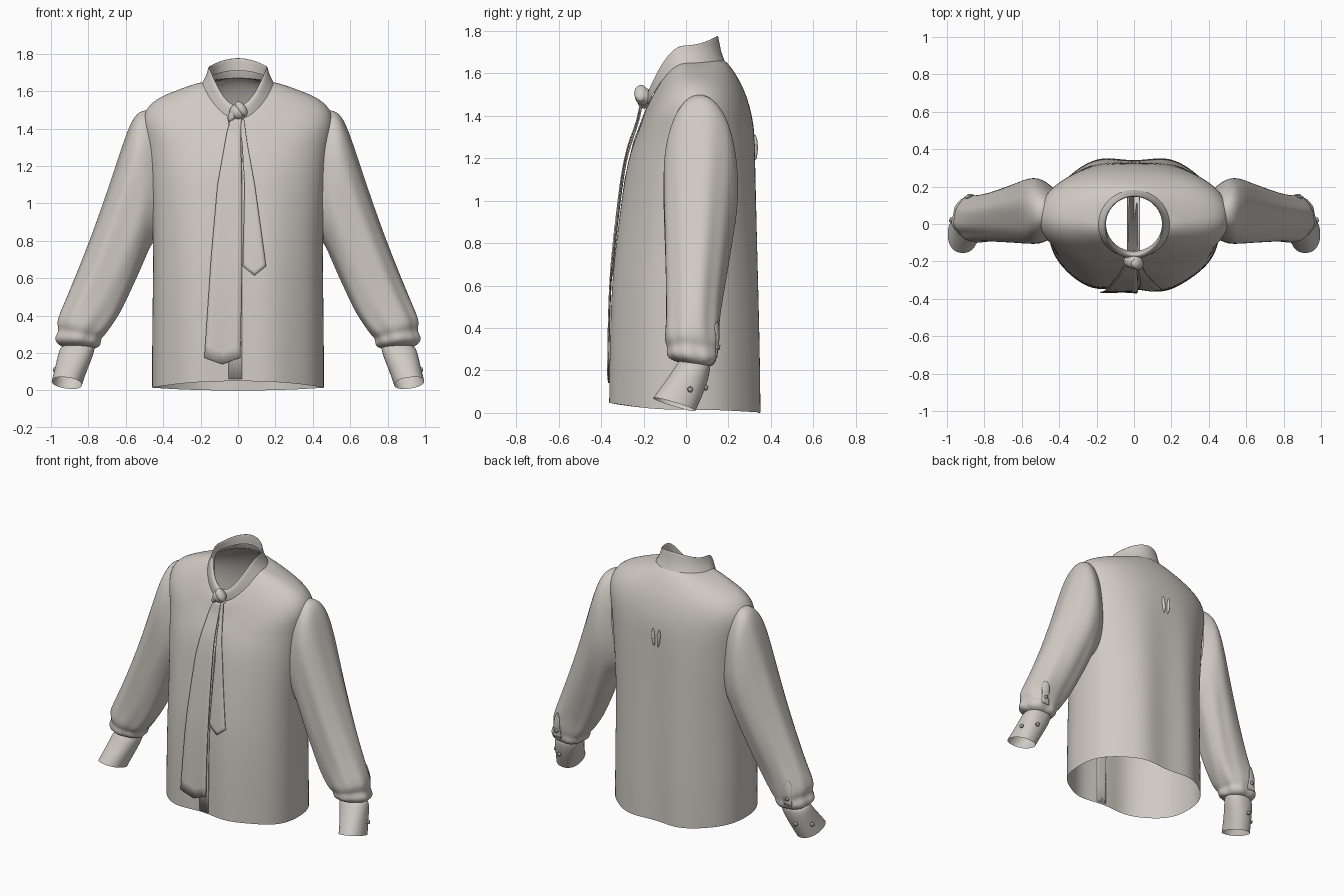
import bpy, bmesh
from math import sin, cos, pi, exp
from mathutils import Vector, Matrix
from mathutils.bvhtree import BVHTree

if "Cube" in bpy.data.objects:
    bpy.data.objects.remove(bpy.data.objects["Cube"], do_unlink=True)


def material(name, rgb):
    m = bpy.data.materials.new(name)
    m.use_nodes = True
    m.diffuse_color = (*rgb, 1)
    m.node_tree.nodes["Principled BSDF"].inputs["Base Color"].default_value = (*rgb, 1)
    return m


CLOTH = material("warm ivory cloth", (0.63, 0.59, 0.55))
BUTTON = material("grey button", (0.36, 0.34, 0.32))


def finish(name, bm, mat=CLOTH, mirror=False, subsurf=0, thick=0):
    bmesh.ops.recalc_face_normals(bm, faces=bm.faces)
    me = bpy.data.meshes.new(name)
    for f in bm.faces:
        f.smooth = True
    bm.to_mesh(me)
    bm.free()
    ob = bpy.data.objects.new(name, me)
    bpy.context.collection.objects.link(ob)
    me.materials.append(mat)
    if subsurf:
        ob.modifiers.new("smooth", "SUBSURF").levels = subsurf
        ob.modifiers["smooth"].render_levels = subsurf
    if thick:
        ob.modifiers.new("thickness", "SOLIDIFY").thickness = thick
    if mirror:
        ob.modifiers.new("mirror", "MIRROR")
    return ob


def loft(rings):
    """Skin a list of closed rings of points into an open tube."""
    bm = bmesh.new()
    rows = [[bm.verts.new(p) for p in ring] for ring in rings]
    n = len(rows[0])
    for a, b in zip(rows, rows[1:]):
        for i in range(n):
            j = (i + 1) % n
            bm.faces.new((a[i], a[j], b[j], b[i]))
    return bm


def power(v, e):
    return abs(v) ** e * (1 if v >= 0 else -1)


def neck_ring(hw, yf, yb, zf, zs, zb, e=0.85, fold=0.0, n=48):
    """Ring round the body, with its own height at front, side and back."""
    pts = []
    for i in range(n):
        t = 2 * pi * i / n
        s = sin(t)
        x = hw * power(cos(t), e)
        y = (yf + yb) / 2 + (yb - yf) / 2 * power(s, e)
        y += power(s, 2) * fold * -cos(15 * x + (0.6 if s < 0 else 0))
        z = zs + ((zb if s > 0 else zf) - zs) * s * s
        pts.append((x, y, z))
    return pts


# Body, from hem to neckline
body_rings = [
    (.46, -.36, .355, .05, .015, 0, .85, .016),
    (.46, -.358, .352, .30, .30, .30, .85, .015),
    (.455, -.35, .345, .60, .60, .60, .85, .013),
    (.455, -.33, .34, .80, .80, .80, .85, .011),
    (.465, -.305, .335, 1.0, 1.0, 1.0, .85, .008),
    (.475, -.28, .33, 1.17, 1.18, 1.18, .85, .005),
    (.49, -.25, .325, 1.27, 1.30, 1.33, .88),
    (.515, -.225, .305, 1.33, 1.42, 1.43, .9),
    (.50, -.21, .28, 1.37, 1.50, 1.51, .95),
    (.44, -.20, .25, 1.40, 1.56, 1.57, 1),
    (.33, -.19, .22, 1.43, 1.605, 1.62, 1),
    (.23, -.18, .19, 1.45, 1.64, 1.655, 1),
    (.18, -.17, .165, 1.46, 1.65, 1.67, 1),
]
body = finish("body", loft([neck_ring(*r) for r in body_rings]), subsurf=2)

# Collar band, bulging at the front and turned in at the top
collar_rings = [
    (.195, -.182, .182, 1.45, 1.64, 1.66, 1),
    (.178, -.185, .168, 1.475, 1.67, 1.695, 1),
    (.163, -.185, .158, 1.505, 1.705, 1.74, 1),
    (.158, -.17, .152, 1.525, 1.735, 1.78, 1),
    (.150, -.155, .146, 1.52, 1.73, 1.778, 1),
    (.150, -.145, .146, 1.48, 1.68, 1.71, 1),
]
finish("collar", loft([neck_ring(*r) for r in collar_rings]), subsurf=2)


def limb_ring(outer, inner, yf, yb, tilt=0, fold=0, phase=0, e=0.9, n=40):
    """Ring between an outer and an inner (x, z) point."""
    pts = []
    for i in range(n):
        t = 2 * pi * i / n
        k = 1 + fold * sin(5 * t + phase) + fold * 0.6 * sin(9 * t - phase)
        c, s = power(cos(t), e) * k, power(sin(t), e) * k
        mx, dx = (outer[0] + inner[0]) / 2, (outer[0] - inner[0]) / 2
        mz, dz = (outer[1] + inner[1]) / 2, (outer[1] - inner[1]) / 2
        pts.append((mx + dx * c, (yf + yb) / 2 + (yb - yf) / 2 * s, mz + dz * c - tilt * s))
    return pts


# Sleeves, gathered at the wrist
sleeve_rings = [
    ((.46, 1.50), (.40, .84), -.07, .19),
    ((.53, 1.50), (.445, .80), -.10, .235),
    ((.577, 1.43), (.47, .77), -.11, .245, 0, .01, 0),
    ((.63, 1.27), (.50, .70), -.11, .24, 0, .02, .2),
    ((.685, 1.10), (.535, .62), -.105, .22, 0, .025, .4),
    ((.775, .84), (.575, .53), -.10, .195, 0, .025, .7),
    ((.875, .59), (.625, .42), -.095, .165, 0, .025, 1),
    ((.935, .45), (.67, .35), -.095, .155, 0, .03, 1.6),
    ((.972, .36), (.71, .295), -.10, .155, .01, .03, 2.2),
    ((.95, .32), (.735, .275), -.08, .145, .01, .03, 2.6),
    ((.98, .28), (.735, .245), -.09, .15, .01, .04, 3),
    ((.965, .245), (.755, .225), -.06, .13, .01, .04, 3.2),
    ((.93, .23), (.775, .225), -.02, .105, .01),
]
sleeve = finish("sleeve", loft([limb_ring(*r) for r in sleeve_rings]), mirror=True, subsurf=2)

# Cuffs, angled forward
cuff_rings = [
    ((.92, .238), (.78, .238), -.02, .10, .01),
    ((.95, .235), (.76, .235), -.035, .118, .01),
    ((.965, .18), (.785, .16), -.07, .105, .015),
    ((.98, .11), (.815, .09), -.115, .075, .025),
    ((.996, .05), (.835, .03), -.155, .045, .03),
]
cuff = finish("cuff", loft([limb_ring(*r) for r in cuff_rings]), mirror=True, subsurf=2)

bpy.context.view_layer.update()
deps = bpy.context.evaluated_depsgraph_get()
trees = {ob.name: BVHTree.FromObject(ob, deps) for ob in (body, sleeve, cuff)}


def project(target, u, z, out):
    """Surface point and normal seen from the horizontal direction out."""
    out = Vector(out).normalized()
    side = Vector((-out.y, out.x, 0))
    origin = side * u + Vector((0, 0, z)) + out * 3
    hit, normal, _, _ = trees[target].ray_cast(origin, -out)
    if hit is None:
        return origin - out * 2.81, out
    return hit, normal if normal.dot(out) > 0 else -normal


def drape(name, target, out, rows, tip=0, lift=.01, top_lift=0, thick=.006, mirror=False):
    """Cloth strip laid on a surface; rows are (left, right, height)."""
    bm = bmesh.new()
    cols, steps, grid = 6, 8, []
    total = (len(rows) - 1) * steps
    for k in range(total + 1):
        i = min(k // steps, len(rows) - 2)
        f = k / steps - i
        left, right, z = (a + (b - a) * f for a, b in zip(rows[i], rows[i + 1]))
        line = []
        for c in range(cols + 1):
            g = c / cols
            zz = z - tip * (1 - abs(2 * g - 1)) * k / total
            p, _ = project(target, left + (right - left) * g, zz, out)
            away = lift + top_lift * exp(-6 * k / total)
            line.append(bm.verts.new(p + Vector(out).normalized() * away))
        grid.append(line)
    for a, b in zip(grid, grid[1:]):
        for c in range(cols):
            bm.faces.new((a[c], a[c + 1], b[c + 1], b[c]))
    return finish(name, bm, mirror=mirror, thick=thick)


# Front placket and the two hanging tie ends
FRONT = (0, -1, 0)
drape("front_placket", "body", FRONT, [(-.05, .022, 1.45), (-.05, .022, .06)], lift=.004, thick=.004)
drape("short_tie_end", "body", FRONT,
      [(0, .03, 1.47), (.022, .05, 1.32), (.035, .09, 1.1), (.03, .125, .85), (.025, .15, .665)],
      tip=.05, lift=.012, top_lift=.02)
drape("long_tie_end", "body", FRONT,
      [(-.03, .02, 1.48), (-.06, .015, 1.38), (-.11, .02, 1.1), (-.145, .022, .7), (-.18, .013, .175)],
      tip=.035, lift=.022, top_lift=.025)

# Knot with a wrapped band
bm = bmesh.new()
for loc, size, roll in (((.0, -.2, 1.49), (.045, .04, .042), 0),
                        ((.018, -.212, 1.505), (.026, .032, .045), -.6),
                        ((-.025, -.2, 1.475), (.024, .03, .045), .5)):
    mat = (Matrix.Translation(loc) @ Matrix.Rotation(roll, 4, "Y")
           @ Matrix.Diagonal((*size, 1)))
    bmesh.ops.create_uvsphere(bm, u_segments=24, v_segments=16, radius=1, matrix=mat)
finish("tie_knot", bm)

# Small pleat on the upper back
bm = bmesh.new()
for x in (-.02, .02):
    p, _ = project("body", -x, 1.25, (0, 1, 0))
    mat = Matrix.Translation(p) @ Matrix.Rotation(x * 4, 4, "Y") @ Matrix.Diagonal((.011, .014, .06, 1))
    bmesh.ops.create_uvsphere(bm, u_segments=16, v_segments=12, radius=1, matrix=mat)
finish("back_pleat", bm)

# Sleeve opening tab, pointed at the top
BACK_OUT = (.45, .9, 0)
tab_u = -.72
drape("sleeve_tab", "sleeve", BACK_OUT,
      [(tab_u - .025, tab_u + .025, .26), (tab_u - .025, tab_u + .025, .40),
       (tab_u - .006, tab_u + .006, .43)], lift=.006, mirror=True)

# Buttons on cuffs and sleeve tabs
bm = bmesh.new()
for target, u, z, out in (("cuff", .02, .11, (1, 0, 0)),
                          ("cuff", -.90, .12, (0, 1, 0)),
                          ("sleeve", tab_u, .31, BACK_OUT)):
    p, normal = project(target, u, z, out)
    turn = normal.to_track_quat("Z", "Y").to_matrix().to_4x4()
    mat = Matrix.Translation(p + normal * .007) @ turn
    bmesh.ops.create_cone(bm, cap_ends=True, segments=16, radius1=.014, radius2=.011,
                          depth=.012, matrix=mat)
finish("cuff_buttons", bm, BUTTON, mirror=True)
